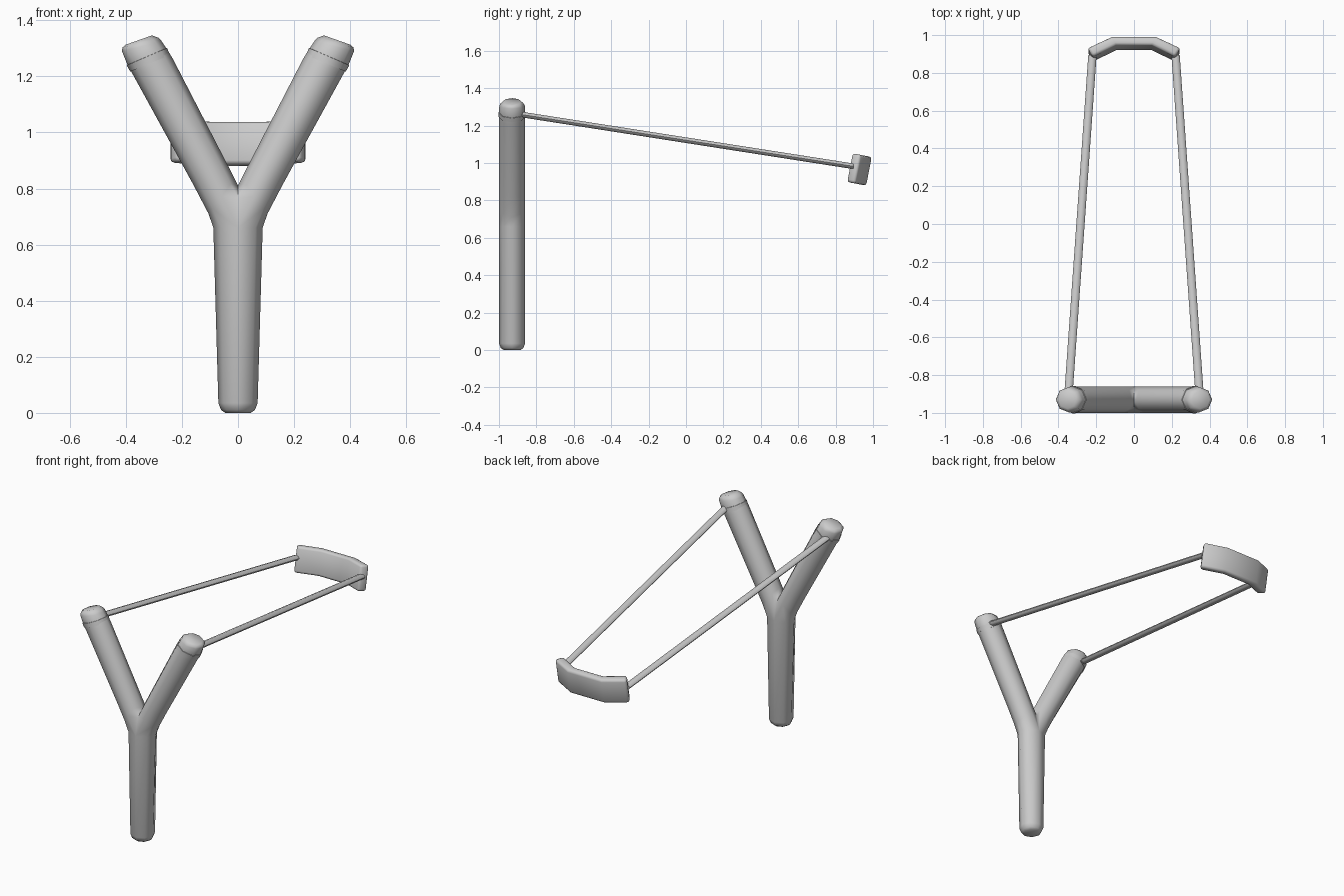
import bpy, bmesh, math
from mathutils import Vector

if "Cube" in bpy.data.objects:
    bpy.data.objects.remove(bpy.data.objects["Cube"])

SIDES = 8
FORK_Y = -0.93
GREY = (0.6, 0.6, 0.6, 1)

grey = bpy.data.materials.new("plain_grey")
grey.use_nodes = True
grey.diffuse_color = GREY
grey.node_tree.nodes["Principled BSDF"].inputs["Base Color"].default_value = GREY


def ring(inner, outer, depth, mid=None):
    """Ring from an inner to an outer (x, z) point; a middle point lets it fold."""
    a, b = Vector(inner), Vector(outer)
    m = Vector(mid) if mid else (a + b) / 2
    points = []
    for i in range(SIDES):
        t = 2 * math.pi * i / SIDES
        c = math.cos(t)
        p = m + (b - m) * c if c > 0 else m - (a - m) * c
        points.append(Vector((p.x, FORK_Y + depth * math.sin(t), p.y)))
    return points


def mirrored(rings):
    return [[Vector((-p.x, p.y, p.z)) for p in r] for r in rings]


def loft(bm, rings, start=True, end=True):
    loops = [[bm.verts.new(p) for p in r] for r in rings]
    n = len(loops[0])
    for a, b in zip(loops, loops[1:]):
        for i in range(n):
            j = (i + 1) % n
            bm.faces.new((a[i], a[j], b[j], b[i]))
    if start:
        bm.faces.new(loops[0][::-1])
    if end:
        bm.faces.new(loops[-1])


def finish(bm, name, angle=50):
    bmesh.ops.remove_doubles(bm, verts=bm.verts, dist=0.0005)
    bmesh.ops.recalc_face_normals(bm, faces=bm.faces)
    mesh = bpy.data.meshes.new(name)
    bm.to_mesh(mesh)
    bm.free()
    mesh.materials.append(grey)
    mesh.shade_smooth()
    mesh.set_sharp_from_angle(angle=math.radians(angle))
    obj = bpy.data.objects.new(name, mesh)
    bpy.context.scene.collection.objects.link(obj)
    return obj


# Y-shaped fork: tapered handle that splits into two arms
bm = bmesh.new()
handle = [(0.045, 0.0, 0.045), (0.06, 0.01, 0.06), (0.07, 0.035, 0.07), (0.088, 0.66, 0.07)]
loft(bm, [ring((-w, z), (w, z), d) for w, z, d in handle], end=False)
arm = [
    ring((0, 0.81), (0.088, 0.66), 0.07, mid=(0, 0.66)),
    ring((0.012, 0.835), (0.105, 0.71), 0.07),
    ring((0.035, 0.88), (0.16, 0.815), 0.07),
    ring((0.232, 1.262), (0.374, 1.205), 0.07),
    ring((0.252, 1.295), (0.394, 1.24), 0.07),
    ring((0.272, 1.325), (0.414, 1.29), 0.068),
    ring((0.282, 1.337), (0.412, 1.303), 0.06),
    ring((0.307, 1.346), (0.4, 1.313), 0.048),
]
for side in (arm, mirrored(arm)):
    loft(bm, side, start=False)
finish(bm, "fork")

# Collars and elastic bands, one per side
collar = [
    ring((0.25, 1.278), (0.38, 1.22), 0.062),
    ring((0.242, 1.276), (0.384, 1.217), 0.073),
    ring((0.253, 1.301), (0.397, 1.239), 0.073),
    ring((0.262, 1.3), (0.388, 1.245), 0.062),
]


def band_ring(x, y, z):
    return [Vector((x + 0.022 * math.cos(t), y, z + 0.015 * math.sin(t)))
            for t in (2 * math.pi * i / SIDES for i in range(SIDES))]


band = [band_ring(0.347, -0.9, 1.262), band_ring(0.22, 0.895, 0.982)]
for label, flip in (("left", False), ("right", True)):
    for part, rings in (("collar", collar), ("elastic_band", band)):
        bm = bmesh.new()
        loft(bm, mirrored(rings) if flip else rings)
        finish(bm, f"{label}_{part}")

# Pouch: bent strip with thickness and rounded edges, tilted along the bands
bm = bmesh.new()
path = [(-0.232, -0.028), (-0.105, 0.034), (0.105, 0.034), (0.232, -0.028)]
sections = []
for x, y in path:
    outward = Vector((math.copysign(0.011 if abs(x) < 0.2 else 0.014, x), 0.023, 0))
    c = Vector((x, y, 0))
    up = Vector((0, 0, 0.078))
    sections.append([c - outward - up, c + outward - up, c + outward + up, c - outward + up])
loft(bm, sections)
pouch = finish(bm, "pouch")
pouch.location = (0, 0.922, 0.966)
pouch.rotation_euler.x = math.radians(-11)
bevel = pouch.modifiers.new("rounded_edges", "BEVEL")
bevel.width = 0.014
bevel.segments = 2
bevel.limit_method = "ANGLE"
bevel.angle_limit = math.radians(45)
pouch.data.set_sharp_from_angle(angle=math.pi)
